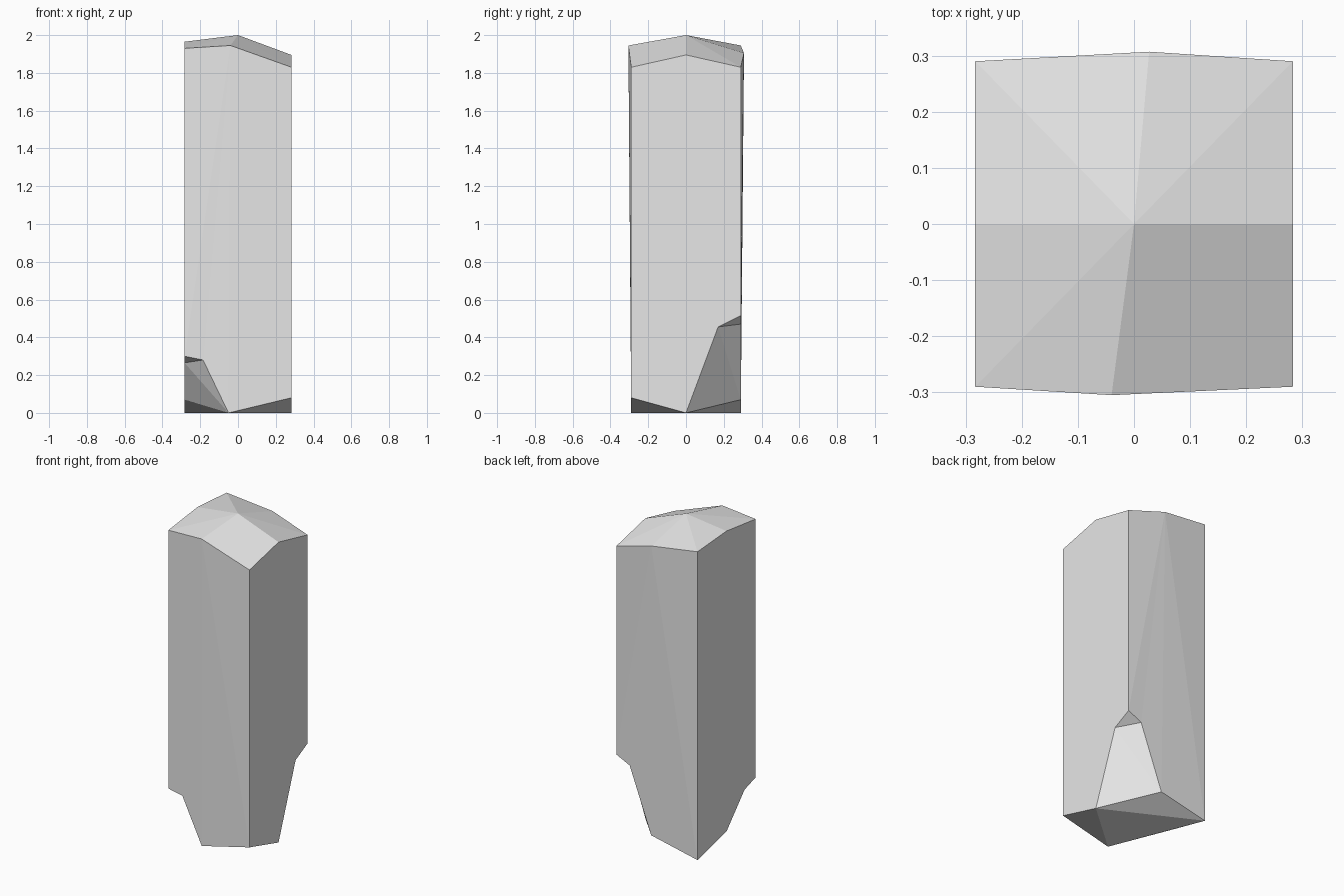
import bpy
import bmesh

# Remove the default cube
cube = bpy.data.objects.get("Cube")
if cube:
    bpy.data.objects.remove(cube, do_unlink=True)

W, D = 0.283, 0.29  # half width and half depth of the pillar

# Stone colour
stone = bpy.data.materials.new("light_grey_stone")
stone.use_nodes = True
grey = (0.8, 0.8, 0.8, 1)
stone.diffuse_color = grey
stone.node_tree.nodes["Principled BSDF"].inputs["Base Color"].default_value = grey

bm = bmesh.new()


def point(x, y, z):
    return bm.verts.new((x, y, z))


def face(*corners):
    bm.faces.new(corners)


def fan(centre, rim):
    for start, end in zip(rim, rim[1:]):
        face(centre, start, end)


# Top rim and peak
peak = point(0, 0, 2)
top_front_right = point(W, -D, 1.83)
top_right = point(W, 0, 1.895)
top_back_right = point(W, D, 1.83)
top_back = point(0.027, 0.307, 1.905)
top_back_left = point(-W, D, 1.945)
top_left = point(-W, 0, 1.965)
top_front_left = point(-W, -D, 1.93)
top_front = point(-0.04, -0.305, 1.945)

# Uneven broken base
low_front_right = point(W, -D, 0.08)
low_right = point(W, 0, 0)
low_back = point(0.04, D, 0.07)
low_back_left = point(-W, D, 0)
low_left = point(-W, 0, 0.07)
low_front = point(-0.05, -D, 0)

# Chipped front left corner: tip, then its ends on the front and the side
chip_a_tip = point(-W, -D, 0.3)
chip_a_front = point(-0.185, -D, 0.28)
chip_a_side = point(-W, -0.18, 0.265)

# Chipped back right corner
chip_b_tip = point(W, D, 0.515)
chip_b_back = point(0.19, D, 0.47)
chip_b_side = point(W, 0.17, 0.455)

# Faceted cap
fan(peak, [top_front_right, top_right, top_back_right, top_back, top_back_left,
           top_left, top_front_left, top_front, top_front_right])

# Slightly bulging front and back
fan(top_front, [top_front_left, chip_a_tip, chip_a_front, low_front,
                low_front_right, top_front_right])
fan(top_back, [top_back_right, chip_b_tip, chip_b_back, low_back,
               low_back_left, top_back_left])

# Flat sides
face(top_front_right, low_front_right, low_right, chip_b_side, chip_b_tip,
     top_back_right, top_right)
face(top_back_left, low_back_left, low_left, chip_a_side, chip_a_tip,
     top_front_left, top_left)

# Chipped corner faces
for tip, end, side, low_end, low_side in (
        (chip_a_tip, chip_a_front, chip_a_side, low_front, low_left),
        (chip_b_tip, chip_b_back, chip_b_side, low_back, low_right)):
    face(tip, end, side)
    fan(side, [end, low_end, low_side])

# Underside
fan(low_back_left, [low_left, low_front, low_right, low_back])
face(low_right, low_front, low_front_right)

bmesh.ops.recalc_face_normals(bm, faces=bm.faces)
mesh = bpy.data.meshes.new("stone_pillar")
bm.to_mesh(mesh)
bm.free()
mesh.materials.append(stone)
pillar = bpy.data.objects.new("stone_pillar", mesh)
bpy.context.collection.objects.link(pillar)
